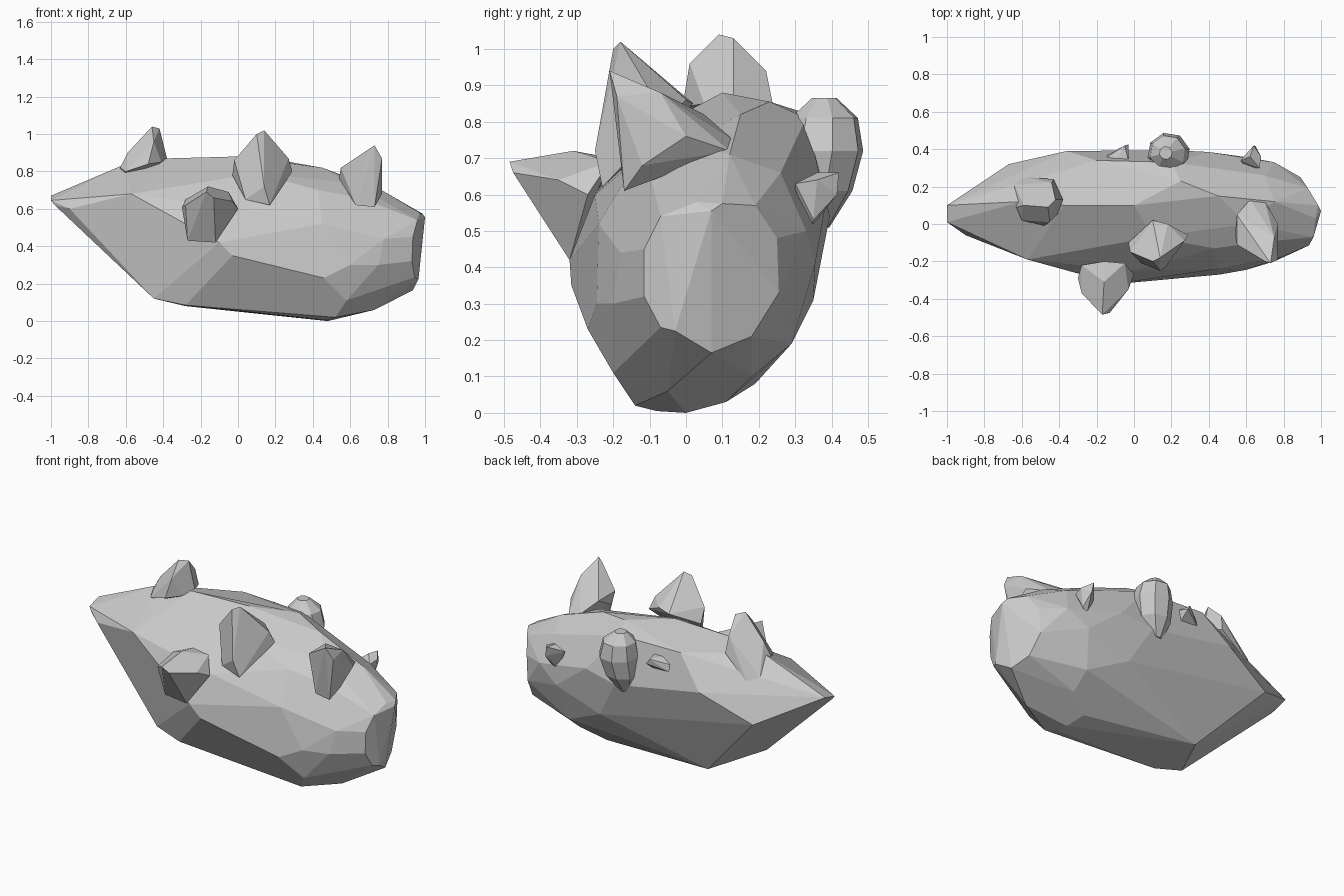
import bpy, bmesh, math


def rock(name, pts, merge=6):
    """Flat-faceted convex stone wrapped around a few corner points."""
    bm = bmesh.new()
    for p in pts:
        bm.verts.new(p)
    bmesh.ops.convex_hull(bm, input=bm.verts[:])
    loose = [v for v in bm.verts if not v.link_faces]
    bmesh.ops.delete(bm, geom=loose, context='VERTS')
    bmesh.ops.dissolve_limit(bm, angle_limit=math.radians(merge),
                             verts=bm.verts[:], edges=bm.edges[:])
    bmesh.ops.recalc_face_normals(bm, faces=bm.faces[:])
    me = bpy.data.meshes.new(name)
    bm.to_mesh(me)
    bm.free()
    ob = bpy.data.objects.new(name, me)
    bpy.context.collection.objects.link(ob)
    return ob


# Main boulder: pointed end, keel, blunt end, then the shoulders and top
left_end = [(-1, .10, .67), (-1, .01, .645), (-.98, 0, .62), (-.9, -.06, .60),
            (-.57, -.19, .68), (-.67, .32, .50)]
keel = [(-.45, -.13, .12), (-.28, -.16, .085), (-.28, .19, .08), (.48, 0, 0),
        (.48, -.08, .005), (.52, -.14, .02), (.45, .11, .03), (.58, -.2, .11),
        (.73, -.05, .06), (.58, .18, .10)]
right_end = [(.93, -.115, .32), (.935, -.115, .45), (.96, -.07, .54), (.945, -.07, .235),
             (.965, -.03, .225), (.935, .07, .165), (.90, .18, .21), (.88, .255, .33),
             (.89, .25, .48), (.93, .19, .57), (.985, .10, .575), (1, .07, .555),
             (.97, .03, .58)]
front_side = [(-.03, -.315, .35), (-.1, -.32, .42), (.46, -.27, .23), (.60, -.245, .30),
              (.75, -.20, .30), (.45, -.24, .52), (.78, -.18, .44), (-.3, -.26, .56),
              (0, -.25, .60), (.43, -.13, .70), (.65, -.10, .66)]
back_side = [(-.36, .39, .64), (.20, .395, .54), (.40, .385, .58), (.33, .35, .31),
             (.62, .355, .41), (.75, .33, .50), (.58, .29, .19)]
top_side = [(-.6, .12, .84), (-.37, .1, .87), (.0, .1, .88), (.25, .23, .855),
            (.2, .33, .81), (-.2, .34, .82), (-.4, -.03, .79), (.1, -.07, .79),
            (.27, -.02, .79), (.45, .15, .82), (.6, 0, .74), (.75, .12, .71),
            (.7, .26, .66)]
rock("boulder", left_end + keel + right_end + front_side + back_side + top_side, 6)

# Chunks growing out of the boulder
rock("front_chunk", [
    (-.17, -.485, .69), (-.13, -.475, .66), (-.28, -.37, .62), (-.03, -.35, .64),
    (-.16, -.31, .72), (-.27, -.31, .43), (-.12, -.32, .42), (0, -.27, .6),
    (-.28, -.22, .65), (-.05, -.21, .69), (-.3, -.29, .61), (-.16, -.2, .7)], 9)
rock("middle_spike", [
    (.10, -.20, 1.0), (.14, -.18, 1.02), (-.02, -.15, .86), (-.03, -.1, .78),
    (.27, -.09, .87), (.29, -.06, .8), (.17, -.23, .62), (.04, -.21, .65),
    (.1, .02, .85), (.18, 0, .86), (.14, -.25, .72)], 9)
rock("right_spike", [
    (.73, -.21, .94), (.70, -.2, .92), (.77, -.19, .87), (.55, -.11, .82),
    (.54, -.06, .76), (.77, -.12, .68), (.73, -.17, .61), (.63, -.16, .62),
    (.55, .05, .82), (.62, .13, .75), (.70, .12, .72), (.77, 0, .76), (.75, -.07, .88)], 9)
rock("left_spike", [
    (-.46, .09, 1.04), (-.42, .13, 1.03), (-.45, .01, .96), (-.44, .22, .94),
    (-.38, .13, .87), (-.41, .05, .85), (-.48, -.01, .84), (-.6, .02, .80),
    (-.63, .09, .82), (-.59, .1, .9), (-.64, .21, .74), (-.58, .25, .71),
    (-.43, .24, .84)], 9)

# Rounded egg-like chunk on the back, as leaning eight-sided rings
egg = []
for cx, cy, z, r in [(.17, .38, .865, .035), (.18, .38, .81, .095), (.185, .375, .72, .115),
                     (.17, .36, .61, .10), (.15, .36, .51, .035)]:
    egg += [(cx + r * math.cos(math.tau * (i + .3) / 8),
             cy + r * math.sin(math.tau * (i + .3) / 8), z) for i in range(8)]
rock("back_egg", egg, 4)

# Small chips on the back
rock("back_chip_right", [
    (.57, .34, .62), (.64, .42, .66), (.65, .415, .60), (.68, .36, .64), (.67, .30, .63),
    (.60, .30, .58), (.62, .335, .50), (.62, .36, .66), (.66, .35, .53)])
rock("back_chip_left", [
    (-.17, .34, .73), (-.05, .42, .77), (-.03, .425, .74), (-.03, .34, .77),
    (-.03, .36, .69), (-.14, .37, .70), (-.1, .33, .77)])
